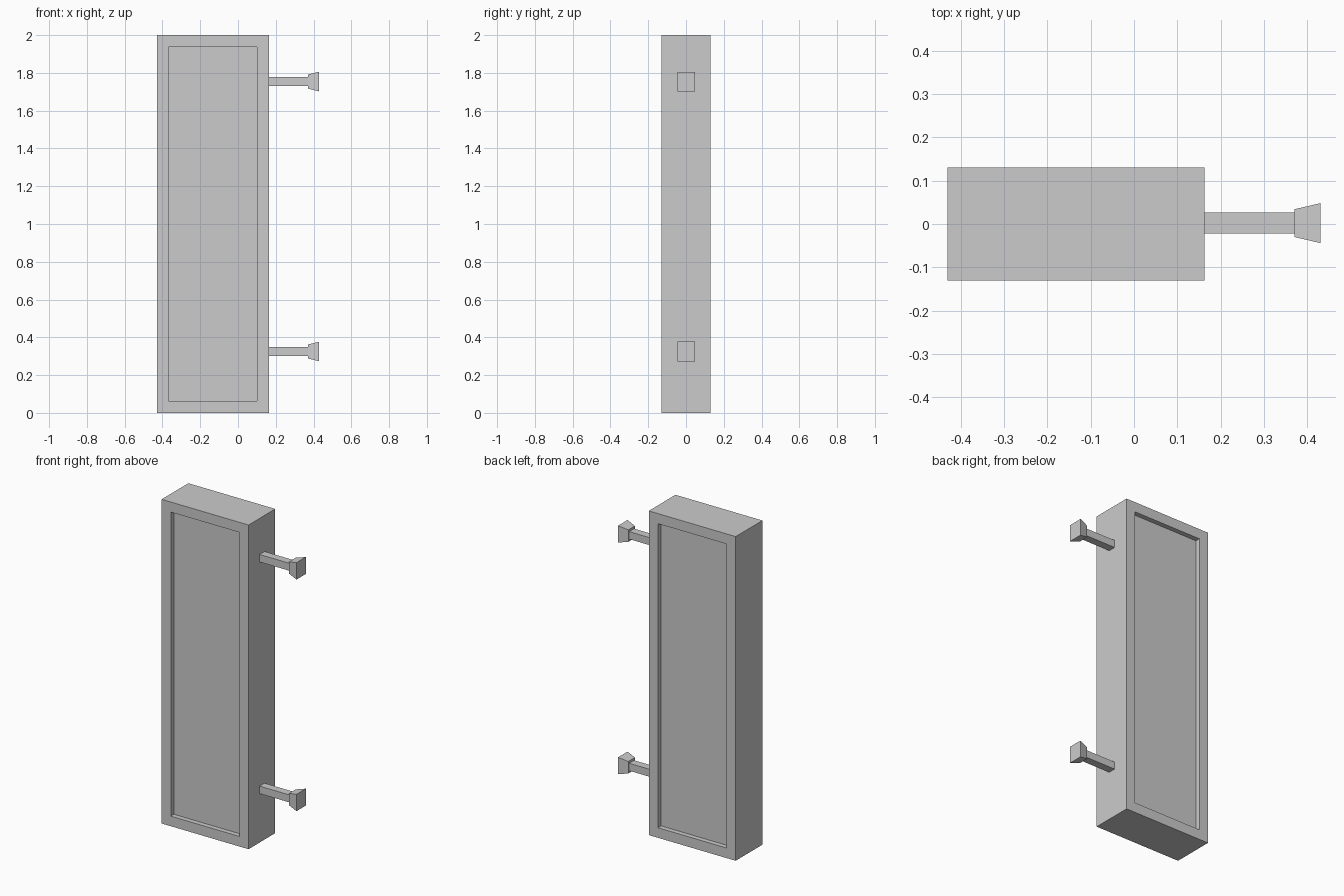
import bpy, bmesh
from mathutils import Vector

if "Cube" in bpy.data.objects:
    bpy.data.objects.remove(bpy.data.objects["Cube"])


def finish(bm, name):
    bmesh.ops.recalc_face_normals(bm, faces=bm.faces)
    mesh = bpy.data.meshes.new(name)
    bm.to_mesh(mesh)
    bm.free()
    obj = bpy.data.objects.new(name, mesh)
    bpy.context.collection.objects.link(obj)
    return obj


def frustum_x(name, x0, x1, start, end, cy, cz):
    """Four-sided bar along x; start and end are (half y, half z)."""
    bm = bmesh.new()
    bmesh.ops.create_cube(bm, size=2)
    for v in bm.verts:
        x, (hy, hz) = (x1, end) if v.co.x > 0 else (x0, start)
        v.co = Vector((x, cy + v.co.y * hy, cz + v.co.z * hz))
    return finish(bm, name)


# Sign box with a mitred frame and a recessed panel on front and back
X0, X1, HALF_DEPTH, HEIGHT = -0.43, 0.163, 0.13, 2.0
FRAME, RECESS = 0.088, 0.03
bm = bmesh.new()
bmesh.ops.create_cube(bm, size=1)
for v in bm.verts:
    v.co = Vector(((X0 + X1) / 2 + v.co.x * (X1 - X0),
                   v.co.y * 2 * HALF_DEPTH,
                   (v.co.z + 0.5) * HEIGHT))
bm.normal_update()
for face in [f for f in bm.faces if abs(f.normal.y) > 0.9]:
    inward = -face.normal.copy()
    # flat frame border
    bmesh.ops.inset_individual(bm, faces=[face], thickness=FRAME)
    # step down to the panel
    bmesh.ops.inset_individual(bm, faces=[face], thickness=0.0)
    bmesh.ops.translate(bm, verts=face.verts, vec=inward * RECESS)
finish(bm, "sign_box")

# Wall brackets: square arm with a flared mounting foot
for label, z in (("lower", 0.325), ("upper", 1.754)):
    frustum_x(label + "_arm", X1, 0.37, (0.024, 0.023), (0.024, 0.023), 0.002, z)
    frustum_x(label + "_foot", 0.37, 0.43, (0.032, 0.037), (0.046, 0.052), 0.002, z)
